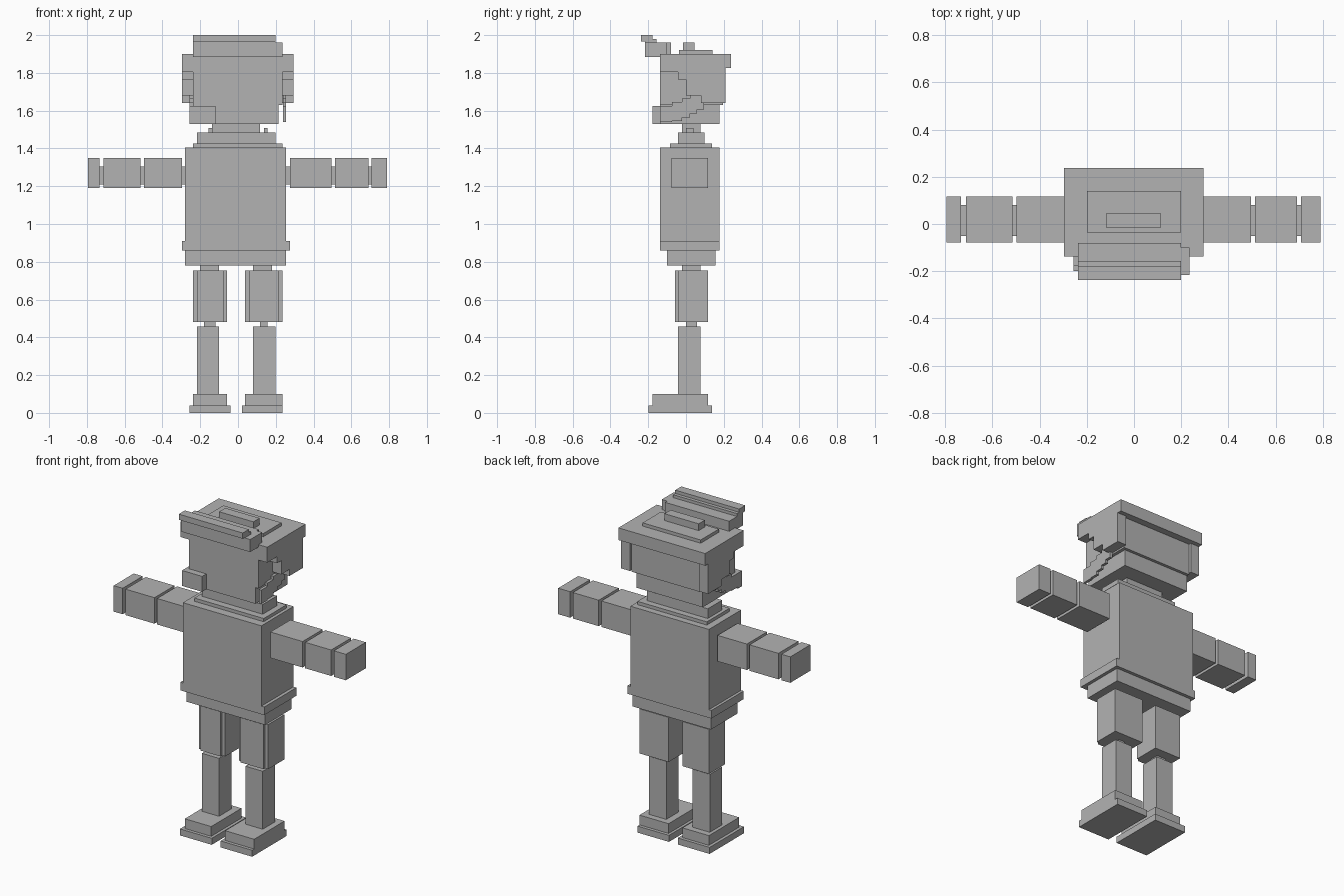
import bpy, bmesh
from mathutils import Matrix, Vector

grey = bpy.data.materials.new("plain grey")
grey.diffuse_color = (0.45, 0.45, 0.45, 1)


def blocks(name, *boxes):
    """One object made of boxes given as (x0, x1, y0, y1, z0, z1)."""
    bm = bmesh.new()
    for x0, x1, y0, y1, z0, z1 in boxes:
        place = Matrix.Translation(Vector((x0 + x1, y0 + y1, z0 + z1)) / 2)
        size = Matrix.Diagonal((x1 - x0, y1 - y0, z1 - z0, 1))
        bmesh.ops.create_cube(bm, size=1, matrix=place @ size)
    mesh = bpy.data.meshes.new(name)
    bm.to_mesh(mesh)
    bm.free()
    mesh.materials.append(grey)
    ob = bpy.data.objects.new(name, mesh)
    bpy.context.collection.objects.link(ob)
    return ob


# Legs: (x0, x1) spans for each part, left then right
legs = {
    "left": dict(sole=(-0.257, -0.04), foot=(-0.238, -0.058), shin=(-0.217, -0.1),
                 knee=(-0.18, -0.12), plate=(-0.217, -0.078), hip=(-0.2, -0.1)),
    "right": dict(sole=(0.02, 0.235), foot=(0.037, 0.235), shin=(0.08, 0.198),
                  knee=(0.117, 0.157), plate=(0.058, 0.215), hip=(0.08, 0.18)),
}
for side, s in legs.items():
    blocks(side + "_foot", (*s["sole"], -0.198, 0.137, 0, 0.04),
           (*s["foot"], -0.178, 0.117, 0.04, 0.1))
    blocks(side + "_shin", (*s["shin"], -0.042, 0.078, 0.1, 0.457))
    blocks(side + "_knee", (*s["knee"], 0, 0.058, 0.457, 0.48))
    blocks(side + "_thigh", (*s["foot"], -0.042, 0.117, 0.48, 0.755),
           (*s["plate"], -0.057, -0.042, 0.48, 0.755))
    blocks(side + "_hip", (*s["hip"], -0.02, 0.078, 0.755, 0.78))

# Body
blocks("pelvis", (-0.28, 0.255, -0.1, 0.157, 0.78, 0.86))
blocks("belt", (-0.297, 0.275, -0.137, 0.177, 0.86, 0.91))
blocks("torso", (-0.28, 0.255, -0.137, 0.177, 0.91, 1.405))
blocks("collar", (-0.238, 0.235, -0.085, 0.137, 1.405, 1.425),
       (-0.217, 0.198, -0.042, 0.098, 1.425, 1.485))
blocks("neck", (-0.137, 0.117, -0.02, 0.078, 1.485, 1.53))
blocks("neck_studs", (-0.157, -0.137, 0, 0.04, 1.485, 1.507),
       (0.137, 0.155, 0, 0.04, 1.485, 1.507))

# Arms: upper arm, forearm and hand, with thin joints between them
arms = {"left": [(-0.497, -0.297), (-0.712, -0.515), (-0.793, -0.732)],
        "right": [(0.275, 0.495), (0.513, 0.69), (0.708, 0.79)]}
for side, spans in arms.items():
    for part, (x0, x1) in zip(("upper_arm", "forearm", "hand"), spans):
        blocks(f"{side}_{part}", (x0, x1, -0.078, 0.117, 1.19, 1.35))
    edges = sorted(x for span in spans for x in span)
    edges = edges[1:] + [-0.28] if side == "left" else [0.255] + edges[:-1]
    blocks(side + "_arm_joints", *[(edges[i], edges[i + 1], -0.05, 0.08, 1.21, 1.305)
                                   for i in (0, 2, 4)])

# Head
blocks("head", (-0.238, 0.235, -0.137, 0.177, 1.63, 1.9))
blocks("lower_head", (-0.238, 0.215, -0.137, 0.177, 1.53, 1.63))
blocks("left_jaw", (-0.257, -0.12, -0.178, -0.137, 1.53, 1.625))

# Helmet shell: stepped sides, rim and back panel
steps = [(-0.137, -0.042, 1.805), (-0.042, 0, 1.765), (0, 0.08, 1.68),
         (0.08, 0.177, 1.64), (0.177, 0.21, 1.64)]
for side, x0, x1 in (("left", -0.297, -0.238), ("right", 0.235, 0.295)):
    blocks(side + "_helmet_side", *[(x0, x1, y0, y1, z, 1.9) for y0, y1, z in steps])
blocks("helmet_rim", (-0.297, 0.295, 0.177, 0.237, 1.825, 1.9))
blocks("helmet_back", (-0.238, 0.235, 0.177, 0.195, 1.63, 1.825))
blocks("helmet_top", (-0.198, 0.198, -0.037, 0.14, 1.9, 1.92),
       (-0.118, 0.115, -0.015, 0.045, 1.92, 1.962))

# Chin straps climbing in steps to the helmet
strap = [(-0.137, -0.075, 1.54, 1.625), (-0.075, -0.02, 1.545, 1.645),
         (-0.02, 0.02, 1.565, 1.665), (0.02, 0.057, 1.585, 1.68),
         (0.057, 0.095, 1.605, 1.68)]
for side, x0, x1 in (("left", -0.257, -0.238), ("right", 0.238, 0.255)):
    blocks(side + "_chin_strap", *[(x0, x1, *step) for step in strap])

# Raised visor
blocks("visor", (-0.238, 0.235, -0.217, -0.1, 1.885, 1.962),
       (-0.238, 0.198, -0.1, -0.08, 1.885, 1.962),
       (-0.238, 0.198, -0.217, -0.157, 1.962, 1.98),
       (-0.238, 0.198, -0.237, -0.178, 1.965, 2.0))
